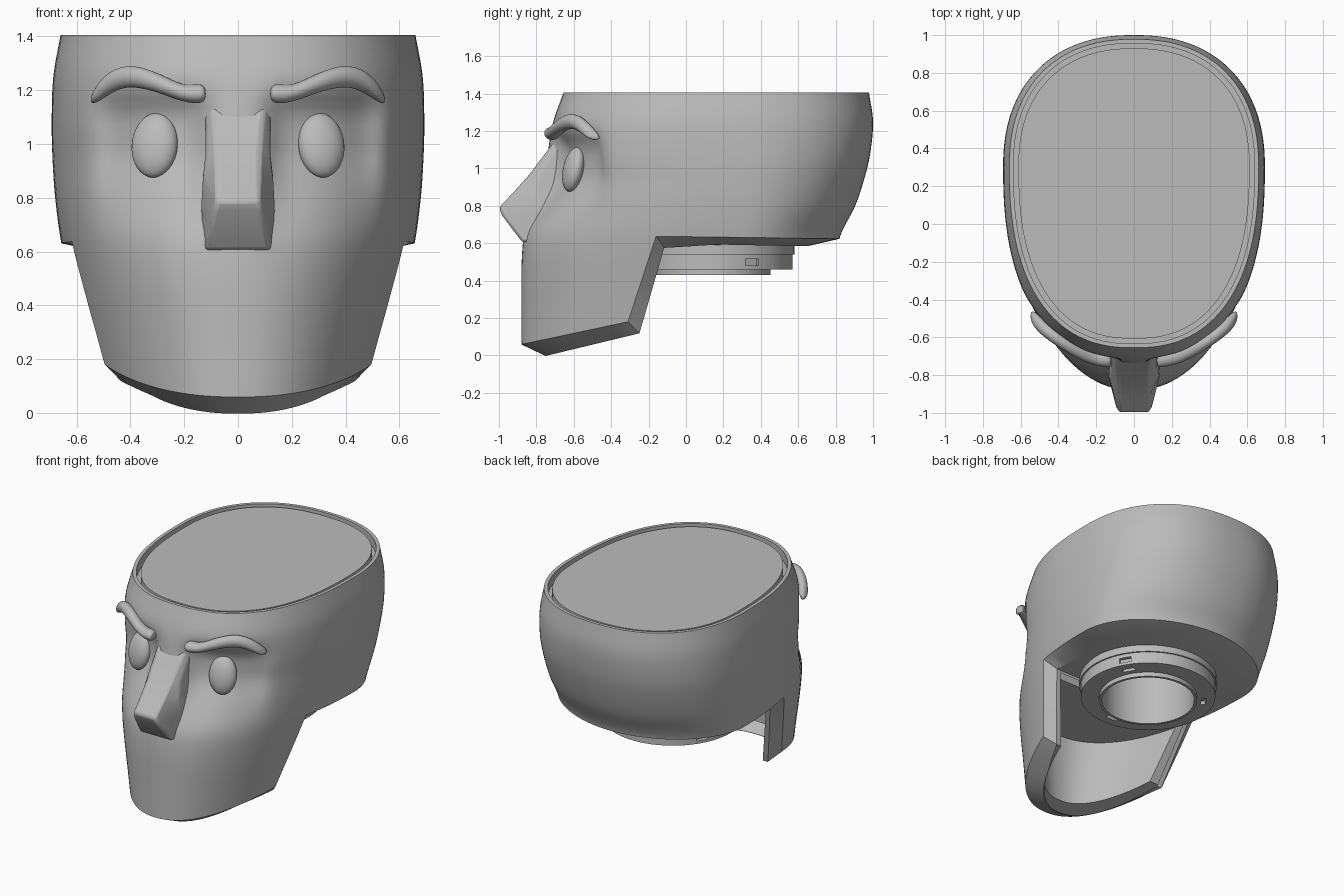
import bpy
import bmesh
from math import sin, cos, pi, exp, radians
from mathutils import Matrix, Vector

cube = bpy.data.objects.get("Cube")
if cube:
    bpy.data.objects.remove(cube, do_unlink=True)

GREY = (0.5, 0.5, 0.5, 1.0)
mat = bpy.data.materials.new("plain grey")
mat.use_nodes = True
mat.diffuse_color = GREY
mat.node_tree.nodes["Principled BSDF"].inputs["Base Color"].default_value = GREY

MID = 0.3    # y of the widest line of the head
TOP = 1.405

# height, half width, front reach, back reach, front squareness, back squareness
PROFILE = [
    (-0.2, 0.48, 1.18, 0.46, 2.2, 1.95),
    (0.18, 0.56, 1.18, 0.48, 2.2, 1.95),
    (0.62, 0.655, 1.17, 0.52, 2.2, 1.95),
    (0.80, 0.68, 1.11, 0.605, 2.25, 2.1),
    (0.95, 0.69, 1.06, 0.655, 2.3, 2.22),
    (1.08, 0.693, 1.04, 0.685, 2.4, 2.3),
    (1.25, 0.687, 1.01, 0.70, 2.45, 2.3),
    (TOP, 0.66, 0.955, 0.678, 2.4, 2.3),
]


def slope(k, c):
    a, b = PROFILE[max(k - 1, 0)], PROFILE[min(k + 1, len(PROFILE) - 1)]
    return (b[c] - a[c]) / (b[0] - a[0])


def section(z):
    """Profile values at height z, by smooth interpolation."""
    z = min(max(z, PROFILE[0][0]), TOP)
    k = max(i for i in range(len(PROFILE) - 1) if PROFILE[i][0] <= z)
    a, b = PROFILE[k], PROFILE[k + 1]
    d = b[0] - a[0]
    t = (z - a[0]) / d
    ease = t * t * (3 - 2 * t)
    return [a[c] + (b[c] - a[c]) * ease + d * t * (1 - t)
            * ((1 - t) * slope(k, c) - t * slope(k + 1, c)) for c in range(1, 6)]


def face_y(x, z):
    w, f, _, n, _ = section(z)
    return MID - f * max(0.0, 1 - (abs(x) / w) ** n) ** (1 / n)


def socket(x, z):
    across = exp(-((abs(x) - 0.315) / 0.205) ** 6)
    if z > 1.0:
        return 0.1 * across * exp(-((z - 1.0) / 0.18) ** 4)
    return 0.1 * across * exp(-((z - 1.0) / 0.25) ** 2)


def outline(z, at=None, side=0.0, front=0.0, sockets=False, count=128):
    """Closed head outline at height z, shrunk by the given insets."""
    w, f, b, n, m = section(z if at is None else at)
    pts = []
    for i in range(count):
        a = 2 * pi * i / count
        s, c = sin(a), cos(a)
        power = 2 / n if c > 0 else 2 / m
        x = (w - side) * abs(s) ** power * (1 if s > 0 else -1)
        if i % (count // 2) == 0:
            x = 0.0
        reach = -(f - front) if c > 0 else b - side
        y = MID + reach * abs(c) ** power
        if sockets and c > 0:
            y += socket(x, z)
        pts.append((x, y, z))
    return pts


def finish(name, bm):
    bmesh.ops.recalc_face_normals(bm, faces=bm.faces)
    mesh = bpy.data.meshes.new(name)
    bm.to_mesh(mesh)
    bm.free()
    mesh.materials.append(mat)
    obj = bpy.data.objects.new(name, mesh)
    bpy.context.scene.collection.objects.link(obj)
    return obj


def loft(name, rings, closed=False):
    """Skin over rings; closed joins the last ring to the first, else both are capped."""
    bm = bmesh.new()
    rows = [[bm.verts.new(p) for p in r] for r in rings]
    n = len(rows[0])
    for lo, hi in zip(rows, rows[1:] + (rows[:1] if closed else [])):
        for i in range(n):
            j = (i + 1) % n
            bm.faces.new((lo[i], lo[j], hi[j], hi[i]))
    if not closed:
        bm.faces.new(rows[0])
        bm.faces.new(rows[-1])
    return finish(name, bm)


def cut(obj, cutter):
    """Subtract the cutter for good and remove it."""
    cutter.hide_render = True
    mod = obj.modifiers.new("cut", 'BOOLEAN')
    mod.operation = 'DIFFERENCE'
    mod.solver = 'EXACT'
    mod.object = cutter
    bpy.context.view_layer.update()
    graph = bpy.context.evaluated_depsgraph_get()
    mesh = bpy.data.meshes.new_from_object(obj.evaluated_get(graph))
    obj.modifiers.clear()
    obj.data = mesh
    bpy.data.objects.remove(cutter, do_unlink=True)


def smooth(obj, angle=32):
    bpy.ops.object.select_all(action='DESELECT')
    obj.select_set(True)
    bpy.context.view_layer.objects.active = obj
    bpy.ops.object.shade_smooth_by_angle(angle=radians(angle))


# Head: solid loft, cut away below the chin, behind the jaw and under the skull
ROWS = 48
head = loft("head", [outline(-0.2 + (TOP + 0.2) * i / ROWS, sockets=True)
                     for i in range(ROWS + 1)])
under = [(-1.3, -0.03), (-0.31, 0.18), (-0.16, 0.637), (1.3, 0.617),
         (1.3, -0.5), (-1.3, -0.5)]
cut(head, loft("under_cutter", [[(x, y, z) for y, z in under] for x in (-1.2, 1.2)]))

# Sloped lip around the cut edge: wide under the skull and the chin, slim at the jaw corner
bm = bmesh.new()
bm.from_mesh(head.data)
bm.normal_update()
lip = [f for f in bm.faces if abs(f.normal.x) < 0.002 and f.normal.z < -0.2
       and f.calc_center_median().z < 0.64]
grown = bmesh.ops.extrude_face_region(bm, geom=lip)
for v in grown["geom"]:
    if isinstance(v, bmesh.types.BMVert):
        skull = min(max((v.co.y + 0.16) / 0.3, 0), 1)
        chin = min(max((-0.3 - v.co.y) / 0.25, 0), 1)
        v.co.x *= 0.88 - 0.16 * skull - 0.08 * chin
        v.co.y = 0.2 + (v.co.y - 0.2) * (0.88 - 0.16 * skull)
        v.co.z -= 0.062 - 0.022 * skull
bmesh.ops.recalc_face_normals(bm, faces=bm.faces)
bm.to_mesh(head.data)
bm.free()

# Hollow jaw, neck bore and recess in the crown
cut(head, loft("jaw_cutter", [outline(z, side=0.095, front=0.137)
                              for z in (-0.3, 0.0, 0.18, 0.38, 0.56)]))

NECK_Y = 0.14


def circle(r, z, n=64):
    return [(r * cos(2 * pi * i / n), NECK_Y + r * sin(2 * pi * i / n), z)
            for i in range(n)]


cut(head, loft("bore_cutter", [circle(0.297, 0.3), circle(0.297, 1.1)]))
cut(head, loft("crown_cutter", [outline(z, TOP, 0.022, 0.022) for z in (1.34, 1.5)]))
smooth(head)

# Flat lid set into the crown
lid = loft("crown_lid", [outline(z, TOP, 0.048, 0.048) for z in (1.3, 1.397)])
smooth(lid)

# Stepped neck ring, turned around the vertical axis
neck_profile = [(0.295, 0.66), (0.295, 0.43), (0.312, 0.43), (0.312, 0.46),
                (0.43, 0.46), (0.43, 0.54), (0.44, 0.54), (0.44, 0.66)]
neck = loft("neck_ring", [circle(r, z) for r, z in neck_profile], closed=True)

# Small slots in the neck ring
bm = bmesh.new()
for k in range(3):
    for r, z, size in ((0.36, 0.46, (0.03, 0.08, 0.05)),
                       (0.43, 0.497, (0.05, 0.08, 0.035))):
        spin = Matrix.Rotation(radians(30 + 120 * k), 4, 'Z')
        place = (Matrix.Translation((0, NECK_Y, 0)) @ spin
                 @ Matrix.Translation((r, 0, z)) @ Matrix.Diagonal((*size, 1)))
        bmesh.ops.create_cube(bm, size=1, matrix=place)
cut(neck, finish("slot_cutter", bm))
smooth(neck)

# Nose: wedge melting into the forehead, z / front y / front half width / base half width
nose_rows = [(0.605, -0.875, 0.12, 0.13), (0.75, -0.985, 0.09, 0.135),
             (0.79, -1.0, 0.08, 0.135), (0.88, -0.915, 0.08, 0.13),
             (0.97, -0.835, 0.08, 0.12), (1.07, -0.76, 0.09, 0.12),
             (1.2, -0.66, 0.11, 0.12)]
nose = loft("nose", [[(-base, -0.58, z), (-base, max(y, -0.86) + 0.05, z), (-w, y, z),
                      (w, y, z), (base, max(y, -0.86) + 0.05, z), (base, -0.58, z)]
                     for z, y, w, base in nose_rows])
bevel = nose.modifiers.new("soft edges", 'BEVEL')
bevel.width = 0.014
bevel.segments = 2
bevel.limit_method = 'ANGLE'
smooth(nose, 40)

# Brow path: x, z, half height
brow_path = [(0.118, 1.187, 0.028), (0.15, 1.187, 0.038), (0.21, 1.187, 0.028),
             (0.30, 1.23, 0.033), (0.41, 1.262, 0.044), (0.49, 1.222, 0.036),
             (0.548, 1.15, 0.012)]

for side, label in ((1, "left"), (-1, "right")):
    # Eye
    bm = bmesh.new()
    bmesh.ops.create_uvsphere(bm, u_segments=32, v_segments=20, radius=1)
    place = (Matrix.Translation((0.31 * side, -0.602, 0.995))
             @ Matrix.Rotation(0.3 * side, 4, 'Z') @ Matrix.Rotation(-0.22, 4, 'X')
             @ Matrix.Diagonal((0.088, 0.052, 0.122, 1)))
    bmesh.ops.transform(bm, matrix=place, verts=bm.verts)
    smooth(finish(label + "_eye", bm), 60)

    # Brow: tapered sweep hugging the forehead
    rings = []
    for k, (x, z, h) in enumerate(brow_path):
        a = brow_path[max(k - 1, 0)]
        b = brow_path[min(k + 1, len(brow_path) - 1)]
        along = Vector((b[0] - a[0], b[1] - a[1])).normalized()
        y = face_y(x, z) - 0.05 * (x / 0.55) ** 2
        ring = []
        for i in range(8):
            t = 2 * pi * (i + 0.5) / 8
            up, out = 1.12 * h * cos(t), 0.045 * sin(t)
            ring.append((side * (x - along.y * up), y - out, z + along.x * up))
        rings.append(ring)
    brow = loft(label + "_brow", rings)
    soft = brow.modifiers.new("soft", 'SUBSURF')
    soft.levels = soft.render_levels = 2
    smooth(brow, 60)
